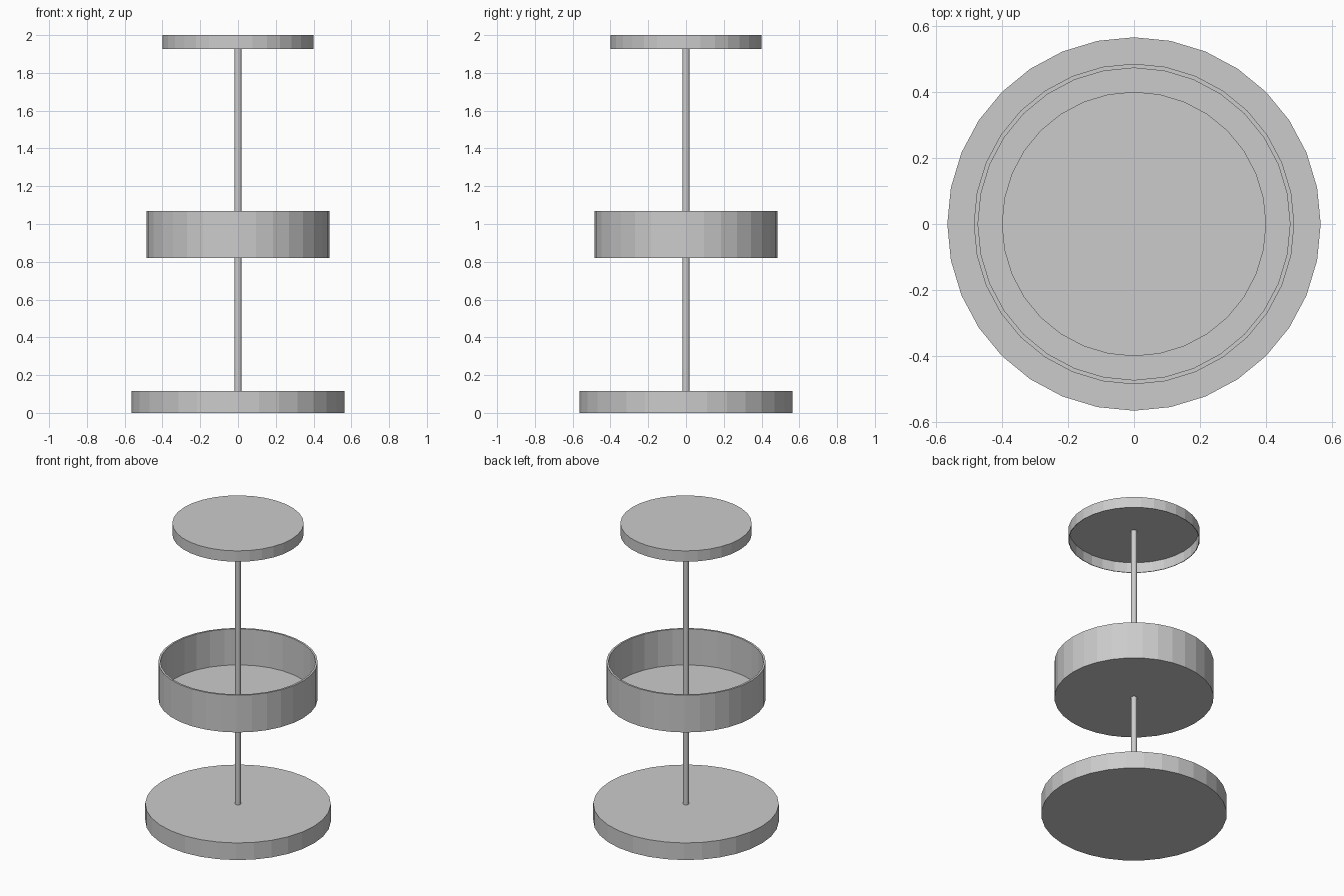
import bpy, bmesh, math

if "Cube" in bpy.data.objects:
    bpy.data.objects.remove(bpy.data.objects["Cube"])


def lathe(name, profile, sides=32):
    """Spin an (r, z) profile around z; r = 0 becomes a pole point."""
    bm = bmesh.new()
    rings = []
    for r, z in profile:
        ring = []
        for i in range(sides):
            a = 2 * math.pi * i / sides
            ring.append(bm.verts.new((r * math.sin(a), r * math.cos(a), z)))
        rings.append(ring)
    for a, b in zip(rings, rings[1:]):
        for i in range(sides):
            j = (i + 1) % sides
            bm.faces.new((a[i], a[j], b[j], b[i]))
    # flat caps close the two ends
    bm.faces.new(rings[0])
    bm.faces.new(rings[-1])
    bmesh.ops.recalc_face_normals(bm, faces=bm.faces)
    mesh = bpy.data.meshes.new(name)
    bm.to_mesh(mesh)
    bm.free()
    obj = bpy.data.objects.new(name, mesh)
    bpy.context.collection.objects.link(obj)
    return obj


# Solid round foot
lathe("base", [(0.565, 0), (0.565, 0.115)])

# Thin centre pole
lathe("pole", [(0.018, 0.115), (0.018, 1.99)])

# Open tray with thin wall and floor
lathe("tray", [(0.485, 0.82), (0.485, 1.07), (0.472, 1.07), (0.472, 0.828)])

# Shallow lid, open underneath
lathe("lid", [(0.4, 2.0), (0.4, 1.927), (0.396, 1.927), (0.396, 1.996)])
